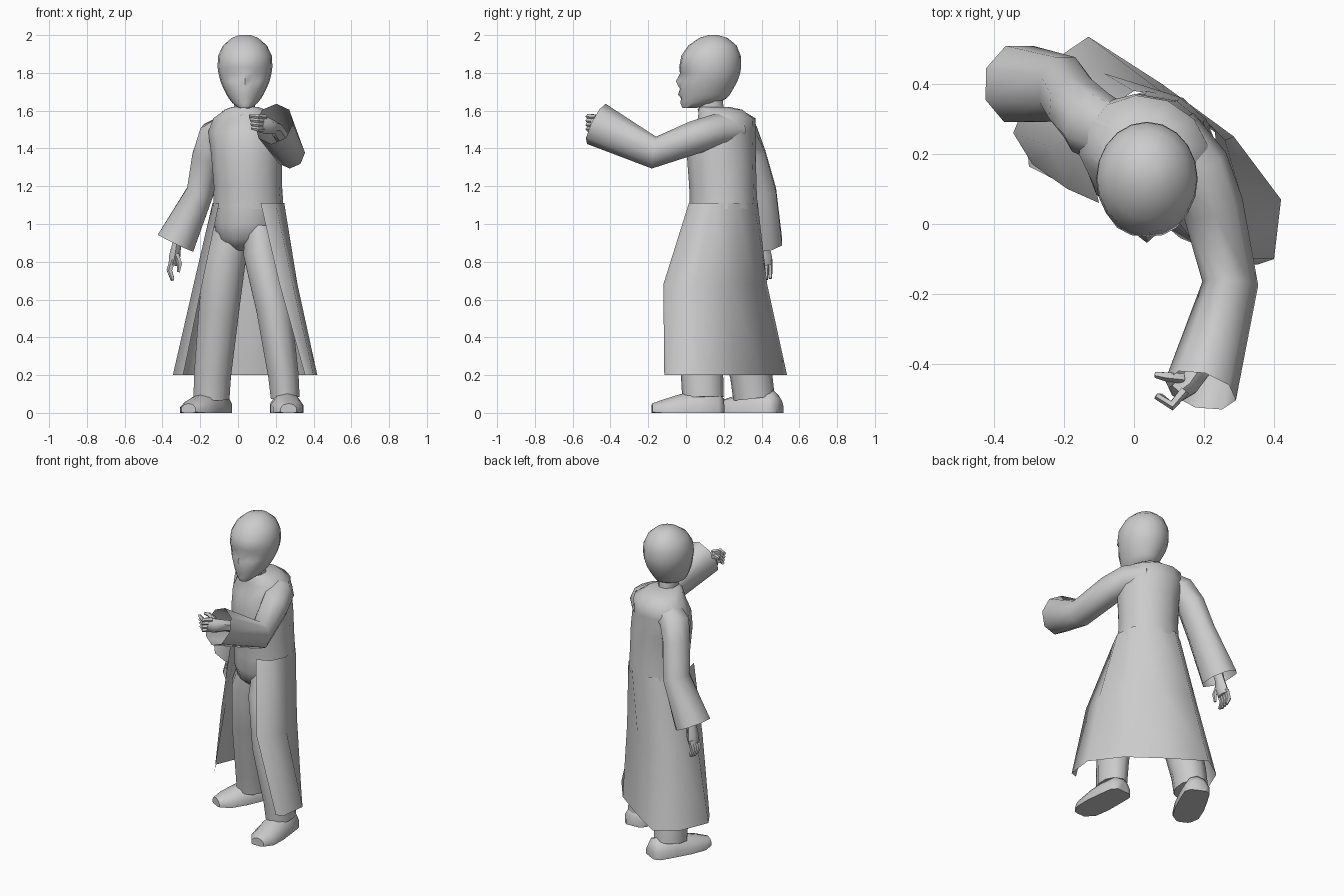
import bpy, bmesh, math
from mathutils import Vector


def make(name, rings, closed=True, cap0=True, cap1=True, angle=55, floor=False):
    """Skin a list of equal-length point rings into one mesh object."""
    bm = bmesh.new()
    rows = []
    for ring in rings:
        rows.append([bm.verts.new((p[0], p[1], max(p[2], 0) if floor else p[2])) for p in ring])
    n = len(rows[0])
    for a, b in zip(rows, rows[1:]):
        for i in range(n if closed else n - 1):
            j = (i + 1) % n
            bm.faces.new((a[i], a[j], b[j], b[i]))
    if closed and cap0:
        bm.faces.new(rows[0][::-1])
    if closed and cap1:
        bm.faces.new(rows[-1])
    bmesh.ops.recalc_face_normals(bm, faces=bm.faces)
    me = bpy.data.meshes.new(name)
    bm.to_mesh(me)
    bm.free()
    ob = bpy.data.objects.new(name, me)
    bpy.context.collection.objects.link(ob)
    bpy.ops.object.select_all(action='DESELECT')
    ob.select_set(True)
    bpy.context.view_layer.objects.active = ob
    bpy.ops.object.shade_smooth_by_angle(angle=math.radians(angle))
    return ob


def tube(name, sections, ref=(0, 0, 1), n=8, phase=.5, **kw):
    """Tube through (x, y, z, side radius, ref radius) sections."""
    pts = [Vector(s[:3]) for s in sections]
    rings = []
    for i, s in enumerate(sections):
        d = (pts[min(i + 1, len(pts) - 1)] - pts[max(i - 1, 0)]).normalized()
        side = d.cross(Vector(ref)).normalized()
        up = side.cross(d)
        rings.append([pts[i] + side * s[3] * math.cos(t) + up * s[4] * math.sin(t)
                      for t in (2 * math.pi * (k + phase) / n for k in range(n))])
    return make(name, rings, **kw)


def oval(cx, cy, z, a, b, turn=0, n=12):
    """Level oval ring starting at the front, turned clockwise in plan."""
    c, s = math.cos(math.radians(-turn)), math.sin(math.radians(-turn))
    out = []
    for k in range(n):
        t = 2 * math.pi * k / n
        x, y = a * math.sin(t), -b * math.cos(t)
        out.append(Vector((cx + x * c - y * s, cy + x * s + y * c, z)))
    return out


# Head: stacked ovals (z, half width, front y, back y), then the face is pushed in and out
head = [(1.613, .032, -.018, .05), (1.64, .066, -.03, .17), (1.665, .086, -.03, .215),
        (1.685, .098, -.033, .232), (1.715, .113, -.034, .25), (1.755, .13, -.033, .272),
        (1.795, .14, -.032, .286), (1.83, .145, -.036, .292), (1.89, .143, -.025, .29),
        (1.945, .116, .012, .268), (1.985, .07, .07, .22), (2.0, .03, .12, .17)]
rings = [oval(.037, (f + b) / 2, z, w, (b - f) / 2, n=20) for z, w, f, b in head]
for row, k, dy in [(6, 1, .018), (6, 2, .014), (7, 1, -.004), (7, 2, -.006), (5, 0, -.021),
                   (5, 1, .008), (4, 0, .002), (3, 0, -.009), (2, 0, .004), (5, 2, -.004)]:
    for kk in {k, -k}:
        rings[row][kk].y += dy
make("head", rings, angle=50)
tube("neck", [(.035, .14, 1.56, .06, .07), (.035, .125, 1.7, .06, .07)], ref=(0, 1, 0))

# Upper robe, from waist to collar
make("robe_body", [oval(.055, .2, 1.08, .19, .178, 25), oval(.053, .195, 1.2, .182, .178, 25),
                   oval(.045, .187, 1.37, .19, .182, 25), oval(.035, .2, 1.49, .2, .165, 25),
                   oval(.04, .215, 1.56, .178, .148, 22), oval(.037, .18, 1.605, .11, .12, 10),
                   oval(.037, .15, 1.62, .07, .08, 10)], cap0=False)

# Open-fronted skirt of the robe
top = [(.12, .015), (.2, .05), (.245, .14), (.23, .27), (.14, .36), (.0, .38), (-.09, .32), (-.135, .22), (-.1, .06)]
mid = [(.22, -.12), (.29, -.1), (.315, .05), (.26, .24), (.09, .37), (-.085, .43), (-.19, .36), (-.235, .22), (-.19, .1)]
hem = [(.355, -.115), (.4, -.1), (.42, .07), (.285, .25), (.08, .4), (-.13, .535), (-.27, .44), (-.345, .26), (-.29, .17)]
make("robe_skirt", [[(x, y, z) for x, y in row] for row, z in ((top, 1.11), (mid, .68), (hem, .2))],
     closed=False, angle=70)

# Trousers
make("hips", [oval(.05, .19, 1.12, .17, .168, 25), oval(.045, .185, 1.0, .175, .162, 25),
              oval(.03, .185, .92, .14, .13, 25), oval(.02, .19, .86, .05, .06, 25)], angle=70)
tube("back_trouser_leg", [(-.02, .23, 1.02, .09, .11), (-.07, .24, .82, .118, .13),
                          (-.1, .27, .55, .112, .118), (-.135, .345, .2, .103, .112),
                          (-.14, .36, .08, .1, .11)], ref=(0, 1, 0), n=10)
tube("front_trouser_leg", [(.1, .16, 1.05, .07, .1), (.125, .12, .84, .1, .13),
                           (.19, .055, .55, .098, .118), (.24, .085, .2, .085, .112),
                           (.25, .09, .08, .08, .11)], ref=(0, 1, 0), n=10)


# Shoes: tubes from heel to toe, flattened on the ground
def shoe(name, heel, toe):
    h, t = Vector(heel), Vector(toe)
    secs = [(0, .05, .06), (.08, .08, .1), (.35, .088, .105), (.6, .092, .085), (.85, .083, .055), (1, .045, .035)]
    tube(name, [(*(h.lerp(t, f)), .015, w, z) for f, w, z in secs], floor=True, n=10)


shoe("back_shoe", (-.085, .495), (-.262, .145))
shoe("front_shoe", (.245, .2), (.268, -.18))

# Wide open sleeves
tube("raised_sleeve", [(.1, .26, 1.5, .09, .085), (.185, .16, 1.495, .09, .088), (.225, .05, 1.46, .088, .088),
                       (.275, -.17, 1.378, .08, .085), (.19, -.475, 1.53, .105, .118)],
     cap1=False, phase=0)
tube("lowered_sleeve", [(-.04, .245, 1.51, .085, .09), (-.125, .29, 1.465, .09, .1), (-.165, .335, 1.36, .083, .095),
                        (-.2, .385, 1.17, .078, .1), (-.33, .4, .9, .112, .118)], ref=(0, 1, 0), cap1=False)

# Raised hand, fingers gently curled
tube("raised_forearm", [(.26, -.22, 1.42, .04, .04), (.2, -.4, 1.51, .035, .035),
                        (.155, -.46, 1.52, .035, .045), (.12, -.485, 1.53, .03, .045)], n=6)
for i in range(4):
    z = 1.5 + .022 * i
    tube("raised_finger_%d" % (i + 1), [(.145, -.475, z, .015, .014), (.108, -.518, z + .003, .015, .014),
                                        (.075 - .004 * i, -.49, z + .008, .01, .01)], n=5)
tube("raised_thumb", [(.14, -.44, 1.55, .016, .016), (.09, -.435, 1.57, .014, .014), (.06, -.43, 1.565, .009, .009)], n=5)

# Lowered hand, fingers hanging
tube("lowered_forearm", [(-.28, .4, 1.02, .04, .04), (-.325, .405, .89, .028, .034),
                         (-.335, .41, .83, .034, .044), (-.345, .415, .785, .026, .044)], ref=(0, 1, 0), n=6)
for i in range(4):
    y = .383 + .021 * i
    tube("lowered_finger_%d" % (i + 1), [(-.345, y, .81, .018, .014), (-.362, y, .755, .016, .013),
                                         (-.345, y, .7 + .006 * abs(i - 1), .01, .009)], ref=(0, 1, 0), n=5)
tube("lowered_thumb", [(-.325, .385, .84, .016, .016), (-.308, .378, .79, .014, .014),
                       (-.315, .378, .745, .009, .009)], ref=(0, 1, 0), n=5)
